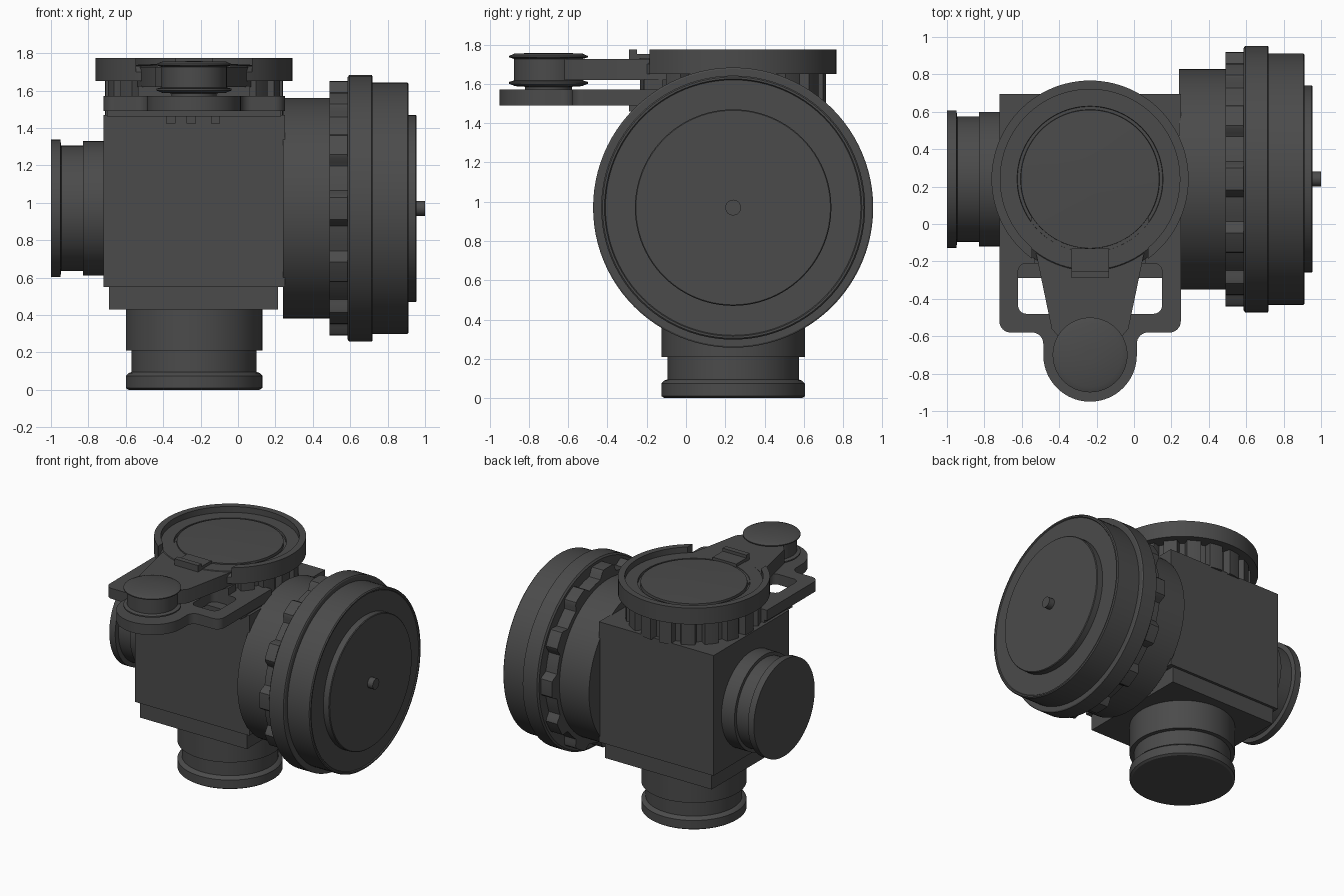
import bpy, bmesh
from math import sin, cos, pi, radians, asin, degrees
from mathutils import Matrix, Vector

cube = bpy.data.objects.get("Cube")
if cube:
    bpy.data.objects.remove(cube)

CX, CY, CZ = -0.235, 0.24, 0.97      # centre of the body
KNOB_Y = -0.70                       # centre of the lever knob
TO_X = Matrix.Rotation(pi / 2, 4, 'Y')
SIDE = Matrix.Translation((0, CY, CZ)) @ TO_X

metal = bpy.data.materials.new("dark_grey")
metal.use_nodes = True
grey = (0.07, 0.07, 0.07, 1)
metal.diffuse_color = grey
metal.node_tree.nodes["Principled BSDF"].inputs["Base Color"].default_value = grey
parts = []


def finish(name, mesh):
    ob = bpy.data.objects.new(name, mesh)
    bpy.context.collection.objects.link(ob)
    mesh.materials.clear()
    mesh.materials.append(metal)
    parts.append(ob)
    return ob


def from_bmesh(name, bm, matrix=Matrix()):
    bm.transform(matrix)
    bmesh.ops.recalc_face_normals(bm, faces=bm.faces)
    mesh = bpy.data.meshes.new(name)
    bm.to_mesh(mesh)
    bm.free()
    return finish(name, mesh)


def lathe(name, profile, matrix, steps=96):
    """Turn (radius, height) points about z, closing both ends."""
    bm = bmesh.new()
    rings = [[bm.verts.new((r * cos(2 * pi * i / steps), r * sin(2 * pi * i / steps), h))
              for i in range(steps)] for r, h in profile]
    for a, b in zip(rings, rings[1:]):
        for i in range(steps):
            j = (i + 1) % steps
            bm.faces.new((a[i], a[j], b[j], b[i]))
    bm.faces.new(rings[0])
    bm.faces.new(rings[-1])
    return from_bmesh(name, bm, matrix)


def box(name, x0, x1, y0, y1, z0, z1):
    bm = bmesh.new()
    bmesh.ops.create_cube(bm, size=1)
    size = Matrix.Diagonal((x1 - x0, y1 - y0, z1 - z0, 1))
    move = Matrix.Translation(((x0 + x1) / 2, (y0 + y1) / 2, (z0 + z1) / 2))
    return from_bmesh(name, bm, move @ size)


def slab(name, outlines, z0, z1, matrix=Matrix()):
    """Extrude a flat outline; further outlines become holes."""
    curve = bpy.data.curves.new(name, 'CURVE')
    curve.dimensions = '2D'
    curve.fill_mode = 'BOTH'
    curve.extrude = (z1 - z0) / 2
    for pts in outlines:
        spline = curve.splines.new('POLY')
        spline.points.add(len(pts) - 1)
        for p, (x, y) in zip(spline.points, pts):
            p.co = (x, y, 0, 1)
        spline.use_cyclic_u = True
    temp = bpy.data.objects.new(name + "_outline", curve)
    bpy.context.collection.objects.link(temp)
    graph = bpy.context.evaluated_depsgraph_get()
    mesh = bpy.data.meshes.new_from_object(temp.evaluated_get(graph))
    bpy.data.objects.remove(temp)
    bm = bmesh.new()
    bm.from_mesh(mesh)
    bmesh.ops.remove_doubles(bm, verts=bm.verts, dist=1e-5)
    return from_bmesh(name, bm, matrix @ Matrix.Translation((0, 0, (z0 + z1) / 2)))


def arc(x, y, r, start, end, steps=8):
    angles = [radians(start + (end - start) * i / steps) for i in range(steps + 1)]
    return [(x + r * cos(a), y + r * sin(a)) for a in angles]


def rounded(x0, x1, y0, y1, r):
    return (arc(x1 - r, y1 - r, r, 0, 90) + arc(x0 + r, y1 - r, r, 90, 180)
            + arc(x0 + r, y0 + r, r, 180, 270) + arc(x1 - r, y0 + r, r, 270, 360))


def lobed(count, low, high, half, ramp):
    """Round outline with raised lobes: half is lobe half angle in degrees."""
    pts = []
    for i in range(count * 24):
        a = 360 * i / (count * 24)
        pitch = 360 / count
        off = abs((a + pitch / 2) % pitch - pitch / 2)
        t = min(1, max(0, (half + ramp - off) / ramp))
        r = low + (high - low) * t * t * (3 - 2 * t)
        pts.append((r * cos(radians(a)), r * sin(radians(a))))
    return pts


# Body block with a slightly narrower foot
box("body", -0.72, 0.25, -0.22, 0.695, 0.55, 1.47)
box("body_foot", -0.69, 0.215, -0.20, 0.675, 0.43, 0.56)
box("body_front_ledge", -0.70, 0.23, -0.29, 0.05, 1.46, 1.495)
for x in (-0.36, -0.25, -0.12):
    box("ledge_lug", x - 0.025, x + 0.025, -0.27, -0.20, 1.425, 1.47)

# Bottom and side ports
lathe("bottom_port", [(0.35, 0), (0.365, 0.01), (0.365, 0.075), (0.35, 0.09), (0.335, 0.095),
                      (0.335, 0.21), (0.365, 0.21), (0.365, 0.44)],
      Matrix.Translation((CX, CY, 0)))
lathe("side_port", [(0.368, -1.0), (0.368, -0.95), (0.335, -0.945), (0.335, -0.83),
                    (0.36, -0.83), (0.36, -0.71)], SIDE)

# Large wheel
lathe("wheel_neck", [(0.59, 0.24), (0.59, 0.50)], SIDE)
slab("wheel_grip", [lobed(12, 0.625, 0.68, 5, 4)], 0.49, 0.59, SIDE)
lathe("wheel_drum", [(0.70, 0.585), (0.713, 0.595), (0.713, 0.715), (0.705, 0.72), (0.672, 0.72),
                     (0.672, 0.905), (0.665, 0.912), (0.655, 0.912), (0.65, 0.905),
                     (0.50, 0.905), (0.50, 0.95), (0.495, 0.955)], SIDE)
lathe("wheel_pin", [(0.04, 0.95), (0.04, 1.0)], SIDE, 24)

# Slotted base plate with a round tab at the front
half = [(0.485, 0.05)] + arc(0.425, -0.52, 0.06, 0, -90) + arc(0.31, -0.64, 0.06, 90, 180) \
    + arc(0, KNOB_Y, 0.25, 0, -90, 20)
outline = [(CX + x, y) for x, y in half] + [(CX - x, y) for x, y in reversed(half[:-1])]
holes = [rounded(CX + a, CX + b, -0.48, -0.21, 0.045) for a, b in ((-0.385, -0.17), (0.17, 0.385))]
slab("base_plate", [outline] + holes, 1.49, 1.57)

# Fluted drum carrying the round cover
TOP = Matrix.Translation((CX, CY, 0))
slab("fluted_drum", [lobed(18, 0.425, 0.475, 6, 1.5)], 1.46, 1.66, TOP)
lathe("cover", [(0.52, 1.65), (0.52, 1.70), (0.485, 1.73), (0.39, 1.73), (0.388, 1.71),
                (0.372, 1.71), (0.37, 1.735), (0.2, 1.742), (0.02, 1.745)], TOP)

# Raised rim, open where the lever leaves
gap_out, gap_in = degrees(asin(0.31 / 0.527)), degrees(asin(0.31 / 0.48))
slab("cover_rim", [arc(0, 0, 0.527, -90 + gap_out, 270 - gap_out, 80)
                   + arc(0, 0, 0.48, 270 - gap_in, -90 + gap_in, 80)], 1.65, 1.775, TOP)

# Lever arm, thumb block and spacer
arm = [(0.315, 0.1), (0.315, -0.03), (0.205, -0.56), (0.12, -0.66)]
slab("lever_arm", [[(CX + x, y) for x, y in arm] + [(CX - x, y) for x, y in reversed(arm)]],
     1.62, 1.726)
box("thumb_block", CX - 0.1, CX + 0.1, -0.26, -0.13, 1.70, 1.752)
box("thumb_lip", CX - 0.1, CX + 0.1, -0.29, -0.25, 1.70, 1.775)
box("lever_spacer", CX - 0.3, CX + 0.3, -0.21, -0.12, 1.56, 1.625)

# Lever knob
lathe("lever_knob", [(0.12, 1.56), (0.12, 1.585), (0.17, 1.588), (0.2, 1.60), (0.2, 1.61),
                     (0.175, 1.617), (0.175, 1.727), (0.2, 1.735), (0.2, 1.742),
                     (0.17, 1.755), (0.02, 1.757)], Matrix.Translation((CX, KNOB_Y, 0)), 64)

# Smooth the round faces and keep the edges sharp
bpy.ops.object.select_all(action='DESELECT')
for ob in parts:
    ob.select_set(True)
bpy.context.view_layer.objects.active = parts[0]
bpy.ops.object.shade_smooth_by_angle(angle=radians(30))
